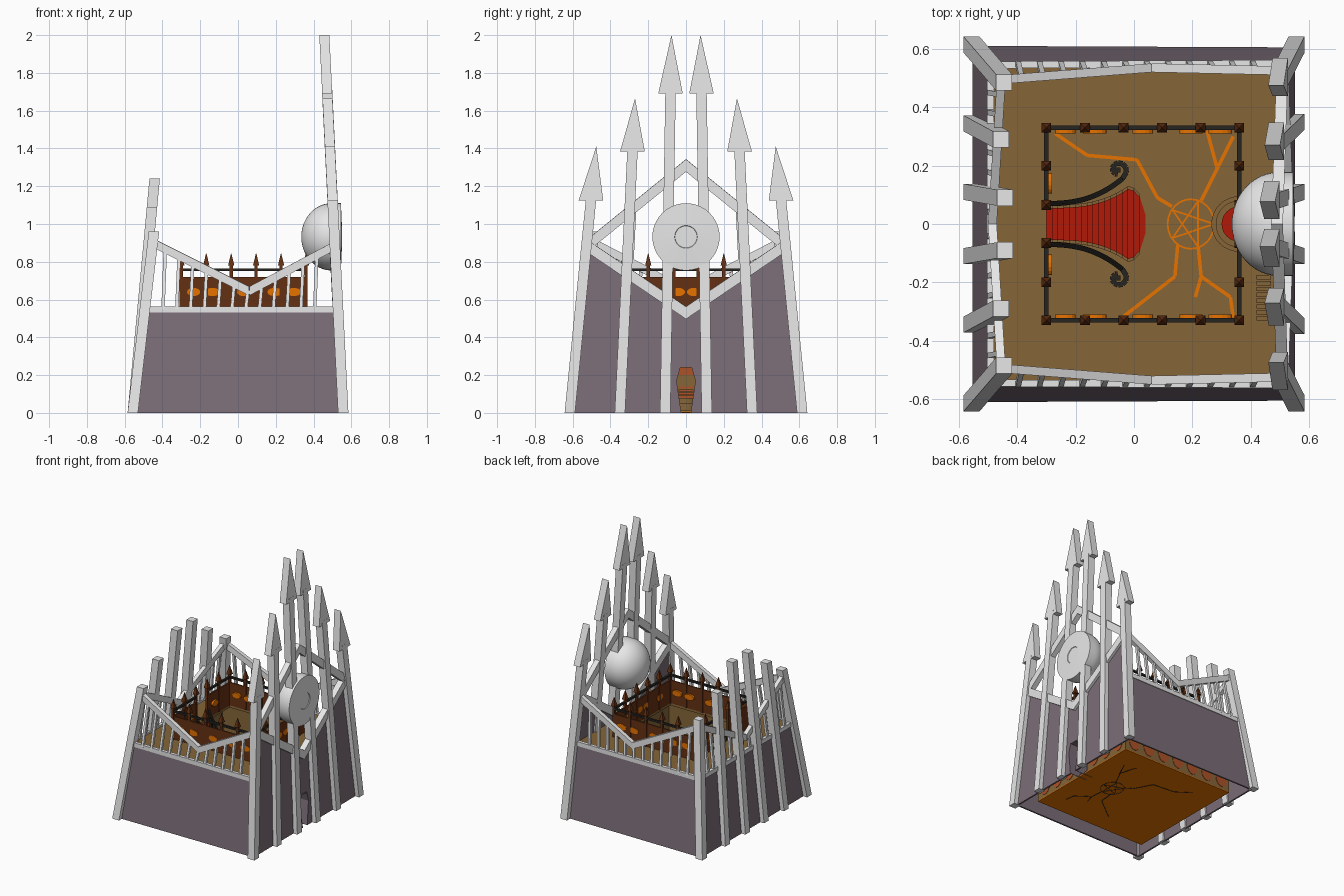
import bpy, bmesh, math
from mathutils import Vector as V

if "Cube" in bpy.data.objects:
    bpy.data.objects.remove(bpy.data.objects["Cube"])


def material(name, r, g, b):
    m = bpy.data.materials.new(name)
    m.diffuse_color = (r, g, b, 1)
    m.use_nodes = True
    m.node_tree.nodes["Principled BSDF"].inputs["Base Color"].default_value = m.diffuse_color
    return m


GREY = material("pale stone", .82, .82, .82)
MAUVE = material("mauve wall", .2, .153, .185)
TAN = material("tan floor", .235, .132, .04)
ORANGE = material("lava orange", .8, .17, 0)
RED = material("carpet red", .45, .01, .002)
BROWN = material("panel brown", .13, .03, .006)
RUST = material("rust red", .42, .085, .02)
BLACK = material("black iron", .02, .018, .015)


def solid(name, lofts, mat, smooth=False):
    """One object from a list of lofts; each loft is a list of equal-length loops."""
    bm = bmesh.new()
    for loops in lofts:
        rings = [[bm.verts.new(p) for p in loop] for loop in loops]
        bm.faces.new(rings[0])
        bm.faces.new(rings[-1])
        n = len(rings[0])
        for a, b in zip(rings, rings[1:]):
            for i in range(n):
                j = (i + 1) % n
                bm.faces.new((a[i], a[j], b[j], b[i]))
    bmesh.ops.recalc_face_normals(bm, faces=bm.faces)
    me = bpy.data.meshes.new(name)
    bm.to_mesh(me)
    bm.free()
    me.materials.append(mat)
    ob = bpy.data.objects.new(name, me)
    bpy.context.collection.objects.link(ob)
    if smooth:
        bpy.context.view_layer.objects.active = ob
        ob.select_set(True)
        bpy.ops.object.shade_smooth_by_angle(angle=math.radians(35))
        ob.select_set(False)
    return ob


def prism(p, q, u, v):
    """Sheared bar from p to q with half-extents u and v."""
    u, v = V(u), V(v)
    return [[V(c) + u + v, V(c) + u - v, V(c) - u - v, V(c) - u + v] for c in (p, q)]


def post(p, q, w=.0275, w2=None):
    w2 = w if w2 is None else w2
    return [prism(p, p, (w, 0, 0), (0, w, 0))[0], prism(q, q, (w2, 0, 0), (0, w2, 0))[0]]


def rail(p, q, t, h):
    """Bar with upright end sections, t half thick and h half high."""
    d = V(q) - V(p)
    side = V((d.y, -d.x, 0)).normalized() * t
    return prism(p, q, side, (0, 0, h))


def box(x0, x1, y0, y1, z0, z1):
    return [[(x0, y0, z), (x1, y0, z), (x1, y1, z), (x0, y1, z)] for z in (z0, z1)]


def sheet(loop, off):
    return [[V(p) for p in loop], [V(p) + V(off) for p in loop]]


def oval(c, a, b, off):
    """Flat oval plate, half-width vector a, half-height b, half-thickness vector off."""
    loop = [V(c) + V(a) * math.cos(t) + V((0, 0, b)) * math.sin(t) - V(off)
            for t in (i * math.tau / 14 for i in range(14))]
    return sheet(loop, V(off) * 2)


def disc(x, y, r, z0, z1, n=32):
    return [[(x + r * math.cos(i * math.tau / n), y + r * math.sin(i * math.tau / n), z)
             for i in range(n)] for z in (z0, z1)]


# outer leaning walls, the right one with a V top and a coffin-shaped doorway
def wall_x(z):
    return .552 - .05 * z


walls = []
for s in (-1, 1):
    walls.append(sheet([(-.55, s * .61, 0), (.55, s * .605, 0), (.525, s * .555, .55),
                        (-.495, s * .55, .55)], (0, -s * .012, 0)))
walls.append(sheet([(-.553, -.61, 0), (-.553, .61, 0), (-.495, .55, .55), (-.495, -.55, .55)], (.012, 0, 0)))
door = [(-.025, 0), (-.05, .17), (-.03, .24), (.03, .24), (.05, .17), (.025, 0)]
half = [(.6, 0), (.52, .88), (0, .53)]
outline = door + half + [(-y, z) for y, z in half[1::-1]]
walls.append(sheet([(wall_x(z), y, z) for y, z in outline], (-.012, 0, 0)))
solid("outer_walls", walls, MAUVE)

# doorway tunnel with steps seen at its far end
solid("door_tunnel", [[[(x, a[0], a[1]), (x, b[0], b[1]), (x, b[0] * 1.08, b[1] * 1.02),
                        (x, a[0] * 1.08, a[1] * 1.02)] for x in (.545, .4)]
                      for a, b in zip(door, door[1:])], MAUVE)
solid("door_back", [box(.39, .398, -.05, .05, .016, .25)], TAN)
solid("door_steps", [box(.398, .44 - i * .005, -.04, .04, i * .016 + .016, i * .016 + .028)
                     for i in range(8)], RUST)
solid("door_lintel", [box(.398, .404, -.045, .045, .2, .245)], RUST)

# posts: plain at the left, spear-headed at the right
left, spears, heads = [], [], []
for s in (-1, 1):
    for y0, y1, z in ((.615, .485, .96), (.345, .29, 1.09), (.11, .09, 1.24)):
        left.append(post((-.557, s * y0, 0), (-.557 + .112 * z / (.96 if z < 1 else 1.2), s * y1, z)))
    for y0, y1, zb, zt in ((.615, .475, 1.125, 1.41), (.35, .27, 1.385, 1.665), (.11, .077, 1.69, 2)):
        def at(z):
            return V((.557 - .05 * z, s * (y0 + (y1 - y0) * z / zt), z))
        spears.append(post(at(0), at(zb + .03)))
        tri = [at(zb) + V((0, .065, 0)), at(zb) - V((0, .065, 0)), at(zt)]
        heads.append([[p + V((d, 0, 0)) for p in tri] for d in (-.0265, .0265)])
solid("left_posts", left, GREY)
solid("spear_posts", spears, GREY)
solid("spear_heads", heads, GREY)

# rails: ledge, V handrail and balusters on three sides, chevrons on the right
ledge, hand, bars = [], [], []
for s in (-1, 1):
    ledge.append(rail((-.495, s * .545, .547), (.53, s * .55, .547), .012, .016))
    a, m, b = V((-.45, s * .495, .9)), V((.06, s * .535, .645)), V((.512, s * .525, .885))
    hand += [rail(a, m, .015, .024), rail(m, b, .015, .024)]
    for i in range(12):
        x = -.385 + i * .073
        t = m.lerp(a, (m.x - x) / (m.x - a.x)) if x < m.x else m.lerp(b, (x - m.x) / (b.x - m.x))
        bars.append(post((x - .012, s * .55, .55), t, .009))
    # left side
    a, m = V((-.455, s * .49, .9)), V((-.485, 0, .645))
    hand.append(rail(a, m, .015, .024))
    for i in range(7):
        y = .035 + i * .068
        bars.append(post((-.495, s * (y + .008), .55), m.lerp(a, y / .49), .009))
    # right side chevrons
    hand.append(rail((.507, s * .525, .885), (.526, 0, .53), .022, .033))
    hand.append(rail((.507, s * .505, .9), (.49, 0, 1.31), .02, .033))
ledge.append(rail((-.492, -.55, .547), (-.492, .55, .547), .012, .016))
solid("wall_ledge", ledge, GREY)
solid("handrails", hand, GREY)
solid("balusters", bars, GREY)

# big eyeball-like globe with a flat front
prof = [(.335 + .16 * (1 - math.cos(t)), .178 * math.sin(t))
        for t in (math.pi / 2 * (i + .15) / 12.15 for i in range(13))]
prof += [(.545, .178), (.55, .06), (.546, .058)]
solid("globe", [[[(x, r * math.cos(i * math.tau / 40), .932 + r * math.sin(i * math.tau / 40))
                  for i in range(40)] for x, r in prof]], GREY, True)

# inner hall: lava slab, floor, walls and gallery floor around the opening
X0, X1, Y = -.3, .36, .33
solid("lava_slab", [box(-.46, .47, -.47, .47, .002, .008)], ORANGE)
solid("hall_floor", [box(-.46, .47, -.47, .47, .008, .016)], TAN)
solid("hall_walls", [box(-.46, .47, -.47, -.46, .016, .535), box(-.46, .47, .46, .47, .016, .535),
                     box(-.46, -.45, -.46, .46, .016, .535), box(.46, .47, -.46, -.055, .016, .535),
                     box(.46, .47, .055, .46, .016, .535), box(.46, .47, -.055, .055, .25, .535)], TAN)
solid("gallery_floor", [box(-.485, .515, -.54, -Y, .53, .55), box(-.485, .515, Y, .54, .53, .55),
                        box(-.485, X0, -Y, Y, .53, .55), box(X1, .515, -Y, Y, .53, .55)], TAN)
arches = []
for i in range(7):
    c = -.39 + i * .13
    for s in (-1, 1):
        arches.append(oval((c, s * .465, .09), (.048, 0, 0), .065, (0, .008, 0)))
    arches.append(oval((-.455, c, .09), (0, .048, 0), .065, (.008, 0, 0)))
    if i != 3:
        arches.append(oval((.465, c, .09), (0, .048, 0), .065, (.008, 0, 0)))
solid("hall_wall_arches", arches, RUST)

# lava cracks and star in the hall floor, dark copies underneath
paths = [[(-.27, .31), (-.16, .235), (.01, .22), (.08, .09), (.13, .06)],
         [(.25, .32), (.285, .19), (.23, .08)], [(.34, .3), (.285, .19)],
         [(-.04, -.32), (.14, -.18), (.15, -.07)],
         [(.22, -.08), (.23, -.18), (.33, -.25), (.34, -.32)], [(.23, -.18), (.21, -.25)]]
ring = [(.195 + .08 * math.cos(i * math.tau / 24), .085 * math.sin(i * math.tau / 24)) for i in range(25)]
star = [(.195 + .078 * math.cos(i * math.tau * .4), .082 * math.sin(i * math.tau * .4)) for i in range(6)]
for name, z, mat, k in (("lava_cracks", .017, ORANGE, 1), ("underside_cracks", .0015, BLACK, .5)):
    solid(name, [rail((*p, z), (*q, z), w * k, .0012)
                 for path, w in [(c, .006) for c in paths] + [(ring, .003), (star, .003)]
                 for p, q in zip(path, path[1:])], mat)

# flared red staircase with a rounded foot, down from the gallery
N = 17


def flare(x):
    t = (x - X0) / .28
    if t <= 1:
        return .055 + .065 * t ** 3
    return .12 * math.sqrt(max(.06, 1 - ((x + .02) / .062) ** 2))


steps, curbs = [], []
for i in range(N):
    x = X0 + .34 * i / N
    xe = x + .34 / N
    top = .55 * (1 - (i + .5) / N)
    for lst, e, z in ((steps, 0, top), (curbs, .01, top - .006)):
        w0, w1 = flare(x) + e, flare(xe) + e
        lst.append([[(x, -w0, h), (xe, -w1, h), (xe, w1, h), (x, w0, h)] for h in (.016, z)])
solid("red_steps", steps, RED)
solid("stair_sides", curbs, TAN)

# curled black stair railings with spindles
rails = []
for s in (-1, 1):
    pts = []
    for i in range(15):
        t = i / 14
        pts.append(V((X0 + .26 * t, s * (.07 + .085 * t ** 2.5), .63 - .5 * t)))
    for i in range(9):
        a = -.3 + i * .62
        r = .03 - .002 * i
        pts.append(V((-.055 + r * math.cos(a), s * (.185 + r * math.sin(a)), .13)))
    rails += [rail(p, q, .009, .01) for p, q in zip(pts, pts[1:])]
    rails += [post((p.x, p.y, .016), p, .004) for p in pts[:15]]
    rails.append(post((-.055, s * .185, .016), (-.055, s * .185, .14), .008))
solid("stair_railings", rails, BLACK)

# round dais under the globe
solid("dais", [disc(.36, 0, .095, .016, .05), disc(.36, 0, .08, .05, .08)], TAN)
solid("dais_carpet", [disc(.36, 0, .06, .08, .086)], RED)

# gallery fence: panels, rails, spiked posts and glowing ovals bulging inwards
spans = [((X0, -Y), (X1, -Y)), ((X0, Y), (X1, Y)), ((X1, -Y), (X1, Y)),
         ((X0, -Y), (X0, -.065)), ((X0, .065), (X0, Y))]
solid("fence_panels", [rail((*p, .635), (*q, .635), .005, .085) for p, q in spans], BROWN)
solid("fence_rails", [rail((*p, .758), (*q, .758), .0075, .007) for p, q in spans], BLACK)
spots = [(X0 + .132 * i, s * Y) for i in range(6) for s in (-1, 1)]
spots += [(x, s * y) for x in (X0, X1) for y in (.2, .065) for s in (-1, 1)]
posts = []
for x, y in spots:
    posts.append(post((x, y, .55), (x, y, .785), .0085))
    posts.append(post((x, y, .78), (x, y, .845), .0165, .001))
solid("fence_posts", posts, BROWN)
glow = [oval((x, s * (Y - .006), .64), (a, 0, 0), .022, (0, .0135, 0))
        for x, a in ((-.235, .035), (-.135, .04), (.03, .035), (.195, .04), (.295, .04)) for s in (-1, 1)]
glow += [oval((X0 + .006, y, .64), (0, .035, 0), .022, (.0135, 0, 0)) for y in (-.14, .14)]
glow += [oval((X1, y, .64), (0, .035, 0), .022, (.0075, 0, 0)) for y in (-.2, -.04, .04, .2)]
solid("fence_glow", glow, ORANGE)

# small side stair on the gallery
solid("side_stair", [box(.42, .47, -.33 + i * .02, -.315 + i * .02, .55, .556) for i in range(8)], TAN)
